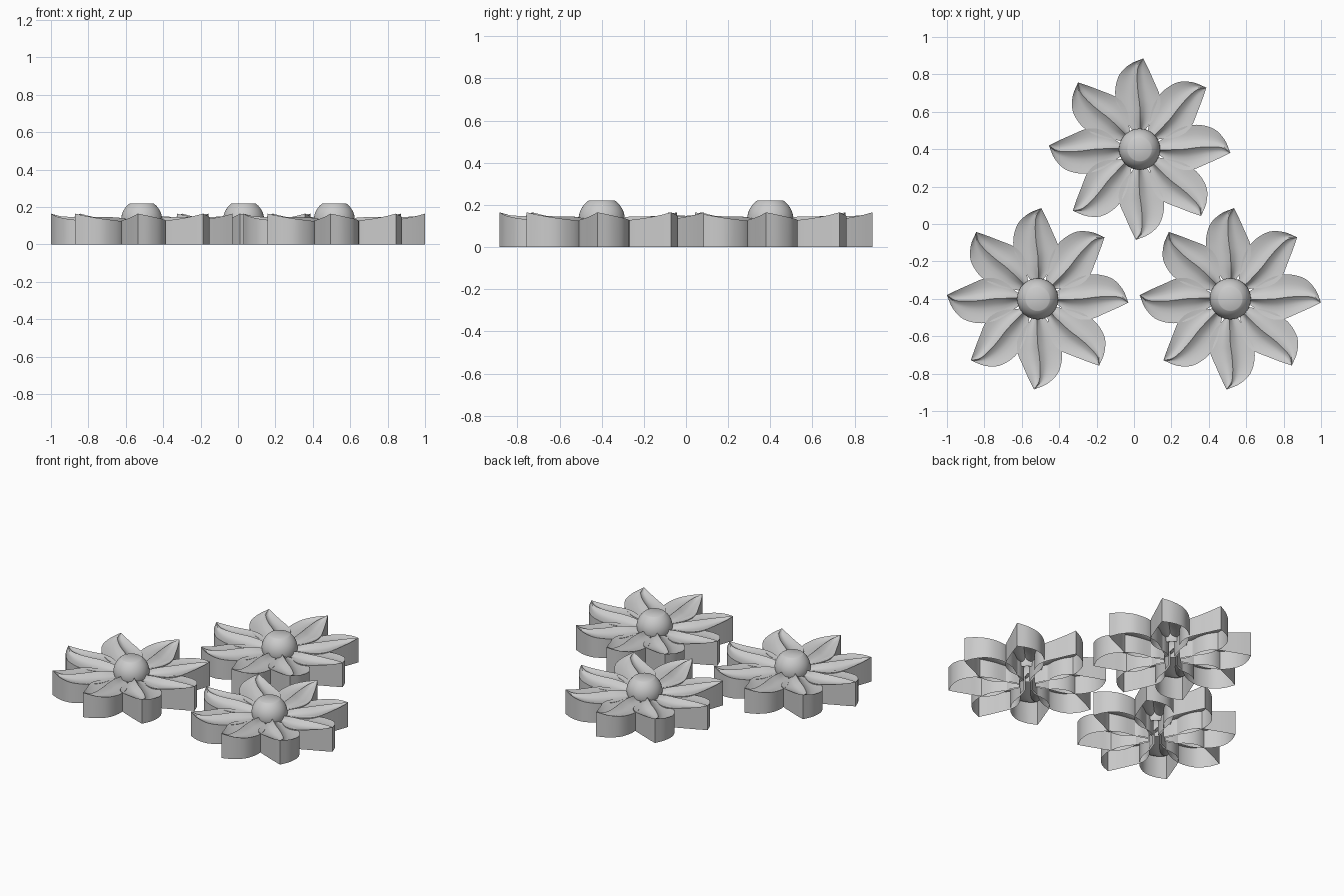
import bpy, bmesh, math
from mathutils import Vector

if "Cube" in bpy.data.objects:
    bpy.data.objects.remove(bpy.data.objects["Cube"])

# petal guide curves along local +x: (x, y, z)
EZ = [.10, .11, .116, .122, .128, .137, .15, .165]
VZ = [.12, .135, .143, .146, .146, .147, .152, .165]
UP = [(.05, .015), (.11, .045), (.19, .10), (.25, .123), (.32, .13), (.40, .107), (.455, .05), (.485, -.02)]
LOW = [(.05, -.015), (.11, -.035), (.17, -.085), (.23, -.11), (.29, -.107), (.36, -.078), (.43, -.047), (.485, -.02)]
VEIN = [(.05, 0), (.11, -.003), (.17, -.003), (.24, 0), (.30, .008), (.37, .013), (.44, .008), (.485, -.02)]


def smooth_path(pts, zs, steps=4):
    p = [Vector((x, y, z)) for (x, y), z in zip(pts, zs)]
    p = [2 * p[0] - p[1]] + p + [2 * p[-1] - p[-2]]
    out = []
    for i in range(1, len(p) - 2):
        a, b, c, d = p[i - 1:i + 3]
        for k in range(steps):
            t = k / steps
            out.append(.5 * (2 * b + (c - a) * t + (2 * a - 5 * b + 4 * c - d) * t * t
                             + (3 * b - a - 3 * c + d) * t ** 3))
    return out + [p[-2]]


def finish(bm, name, loc):
    bmesh.ops.remove_doubles(bm, verts=bm.verts, dist=1e-5)
    bmesh.ops.recalc_face_normals(bm, faces=bm.faces)
    # open shells: make the upper faces point up
    top = max(bm.faces, key=lambda f: abs(f.normal.z) * f.calc_area())
    if top.normal.z < 0:
        bmesh.ops.reverse_faces(bm, faces=bm.faces)
    me = bpy.data.meshes.new(name)
    bm.to_mesh(me)
    bm.free()
    ob = bpy.data.objects.new(name, me)
    bpy.context.collection.objects.link(ob)
    ob.location = loc
    bpy.ops.object.select_all(action='DESELECT')
    ob.select_set(True)
    bpy.context.view_layer.objects.active = ob
    bpy.ops.object.shade_smooth_by_angle(angle=math.radians(35))
    return ob


def add_petal_geometry(bm, angle, n=5):
    up, low, vein = smooth_path(UP, EZ), smooth_path(LOW, EZ), smooth_path(VEIN, VZ)
    ca, sa = math.cos(angle), math.sin(angle)
    rows = []
    for i, (u, l, v) in enumerate(zip(up, low, vein)):
        dip = .02 * math.sin(math.pi * i / (len(up) - 1)) ** .6
        row = []
        for j in range(-n, n + 1):
            s = abs(j) / n
            p = v.lerp(u if j > 0 else l, s)
            p.z -= dip * math.sin(math.pi * s ** .7)
            row.append(p)
        # hollow skirt down to the floor on both sides
        row = [Vector((l.x, l.y, 0))] + row + [Vector((u.x, u.y, 0))]
        rows.append([bm.verts.new((p.x * ca - p.y * sa, p.x * sa + p.y * ca, p.z)) for p in row])
    for a, b in zip(rows, rows[1:]):
        for j in range(len(a) - 1):
            bm.faces.new((a[j], b[j], b[j + 1], a[j + 1]))


def flower(label, x, y):
    # eight curved petals
    bm = bmesh.new()
    for k in range(8):
        add_petal_geometry(bm, k * math.pi / 4)
    finish(bm, label + "_petals", (x, y, 0))

    # round centre with a flattened top
    bm = bmesh.new()
    bmesh.ops.create_uvsphere(bm, u_segments=40, v_segments=24, radius=.11)
    for z, keep_low in ((.09, True), (-.05, False)):
        res = bmesh.ops.bisect_plane(bm, geom=bm.verts[:] + bm.edges[:] + bm.faces[:],
                                     plane_co=(0, 0, z), plane_no=(0, 0, 1),
                                     clear_outer=keep_low, clear_inner=not keep_low)
        if keep_low:
            edges = [e for e in res['geom_cut'] if isinstance(e, bmesh.types.BMEdge)]
            bmesh.ops.contextual_create(bm, geom=edges)
    finish(bm, label + "_centre", (x, y, .13))


flower("back_flower", .03, .40)
flower("left_flower", -.515, -.40)
flower("right_flower", .515, -.40)
